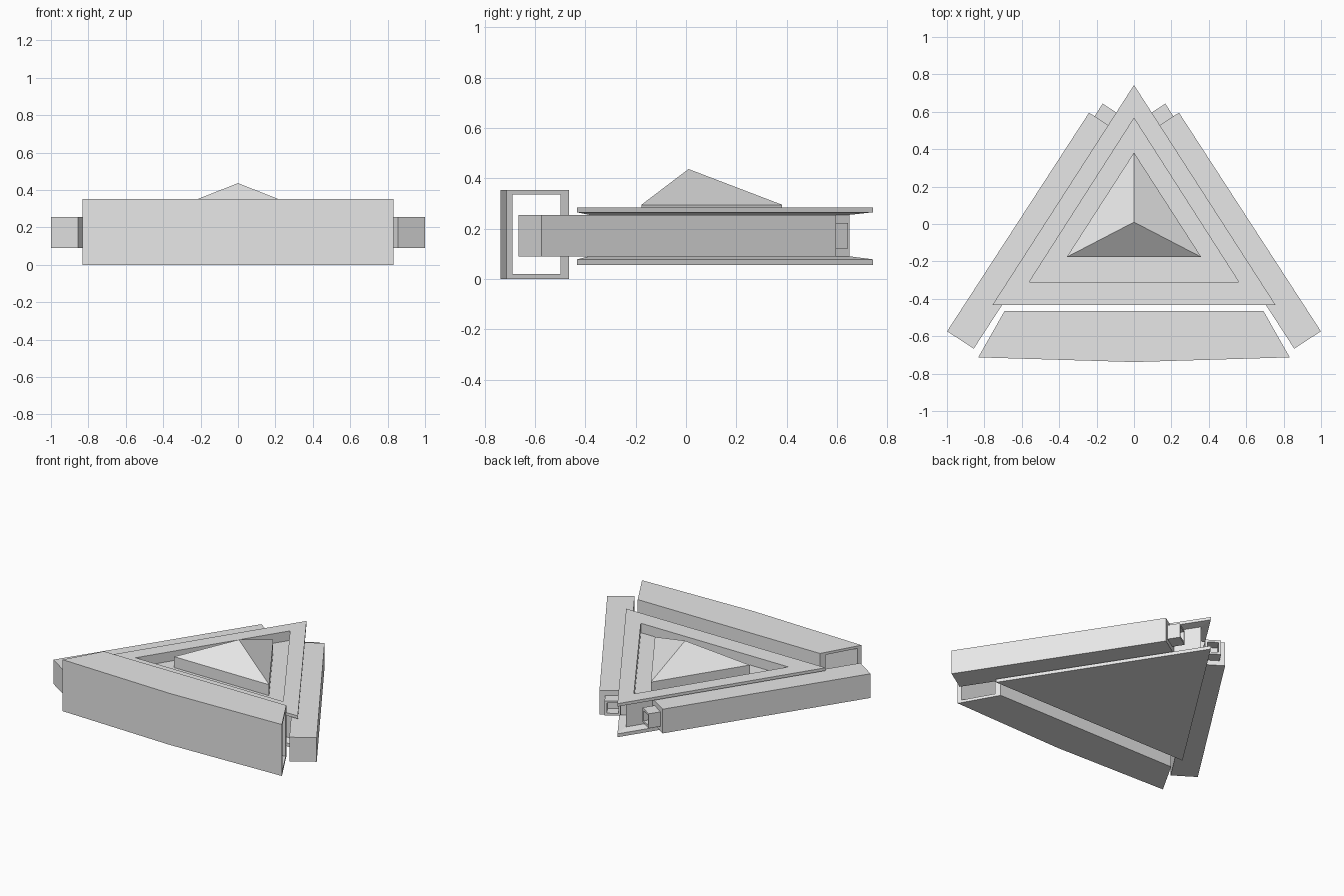
import bpy
from mathutils import Vector

if "Cube" in bpy.data.objects:
    bpy.data.objects.remove(bpy.data.objects["Cube"])

grey = bpy.data.materials.new("light_grey")
grey.diffuse_color = (0.8, 0.8, 0.8, 1)
grey.use_nodes = True
grey.node_tree.nodes["Principled BSDF"].inputs["Base Color"].default_value = grey.diffuse_color


def make(name, verts, faces):
    mesh = bpy.data.meshes.new(name)
    mesh.from_pydata(verts, [], faces)
    mesh.materials.append(grey)
    obj = bpy.data.objects.new(name, mesh)
    bpy.context.collection.objects.link(obj)
    return obj


def stack(name, loops, cap_start=True, cap_end=True, closed=False):
    """Skin a row of loops that all have the same point count."""
    n, m = len(loops[0]), len(loops)
    faces = []
    for i in range(m if closed else m - 1):
        a, b = i * n, (i + 1) % m * n
        faces += [(a + j, a + (j + 1) % n, b + (j + 1) % n, b + j) for j in range(n)]
    if not closed and cap_start:
        faces.append(tuple(reversed(range(n))))
    if not closed and cap_end:
        faces.append(tuple(range((m - 1) * n, m * n)))
    return make(name, [p for loop in loops for p in loop], faces)


def tri(size, z):
    apex, half, base = size
    return [(-half, base, z), (half, base, z), (0, apex, z)]


# Triangular body: two plates, recessed waist and open tray on top
plate = (0.743, 0.757, -0.433)
waist = (0.65, 0.67, -0.385)
tray = (0.565, 0.56, -0.31)
stack("triangular_body", [
    tri(plate, 0.055), tri(plate, 0.078), tri(waist, 0.09), tri(waist, 0.255),
    tri(plate, 0.265), tri(plate, 0.285), tri(tray, 0.285), tri(tray, 0.22)])

# Pyramid standing in the tray
foot = (0.382, 0.36, -0.177)
make("pyramid", tri(foot, 0.22) + tri(foot, 0.295) + [(0, 0.01, 0.437)],
     [(0, 1, 4, 3), (1, 2, 5, 4), (2, 0, 3, 5), (3, 4, 6), (4, 5, 6), (5, 3, 6), (2, 1, 0)])


# Hollow front beam: slanted open ends, front face slightly bent at the middle
def section(side, front, back, low, high):
    bend = 0.025 if side == 0 else 0
    pts = [(front - bend, low), (back, low), (back, high), (front - bend, high)]
    return [(side * (0.692 + (-0.465 - y) * 0.567), y, z) for y, z in pts]


outer = [section(s, -0.713, -0.465, 0, 0.353) for s in (-1, 0, 1)]
inner = [section(s, -0.69, -0.498, 0.019, 0.336) for s in (1, 0, -1)]
stack("front_beam", outer + inner, closed=True)

# Side bars with a hollow square connector at the rear end
for sign, side in ((1, "right"), (-1, "left")):
    start = Vector((0.928, -0.62, 0.172))
    end = Vector((0.169, 0.549, 0.172))
    along = (end - start).normalized()
    across = Vector((along.y, -along.x, 0))

    def square(at, half_w, half_h):
        pts = [at + across * (u * half_w) + Vector((0, 0, v * half_h))
               for u, v in ((-1, -1), (1, -1), (1, 1), (-1, 1))]
        pts = [(p.x * sign, p.y, p.z) for p in pts]
        return pts if sign < 0 else pts[::-1]

    stack(side + "_bar", [square(start, 0.085, 0.083), square(end, 0.085, 0.083)])
    tip = end + along * 0.08
    stack(side + "_connector", [
        square(end - along * 0.01, 0.05, 0.05), square(tip, 0.05, 0.05),
        square(tip, 0.035, 0.035), square(end + along * 0.01, 0.035, 0.035)])

# Make every surface face outward
import bmesh
for obj in bpy.context.collection.objects:
    bm = bmesh.new()
    bm.from_mesh(obj.data)
    bmesh.ops.recalc_face_normals(bm, faces=bm.faces)
    bm.to_mesh(obj.data)
    bm.free()
